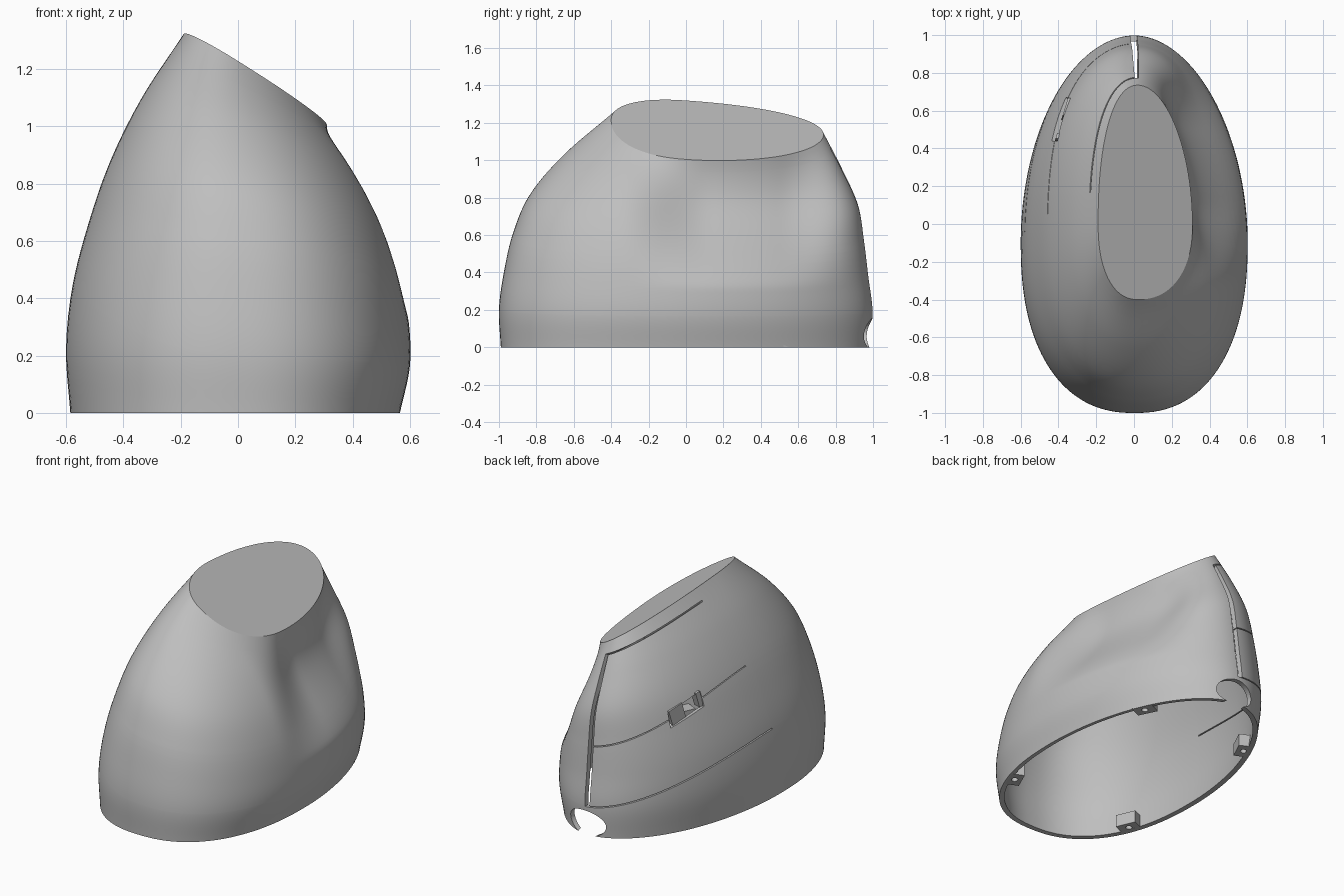
import bpy, bmesh, math
from mathutils import Vector

cube = bpy.data.objects.get("Cube")
if cube:
    bpy.data.objects.remove(cube, do_unlink=True)

grey = bpy.data.materials.new("matte_grey")
grey.use_nodes = True
grey.diffuse_color = (0.52, 0.52, 0.52, 1)
grey.node_tree.nodes["Principled BSDF"].inputs["Base Color"].default_value = (0.52, 0.52, 0.52, 1)

# Extents of the shell on its four sides, from base to top edge
LEFT = [-.585, -.6, -.578, -.522, -.445, -.335, -.19]
RIGHT = [.565, .6, .594, .565, .51, .425, .31]
FRONT = [-.99, -1, -.973, -.925, -.835, -.655, -.4]
BACK = [.985, .998, .975, .952, .92, .835, .735]
WALL = .032
TOP_NORMAL = Vector((.63, .07, 1)).normalized()


def spline(vals, t):
    """Smooth curve through evenly spaced values."""
    f = t * (len(vals) - 1)
    i = min(int(f), len(vals) - 2)
    f -= i
    b, c = vals[i], vals[i + 1]
    a = vals[i - 1] if i else 2 * b - c
    d = vals[i + 2] if i + 2 < len(vals) else 2 * c - b
    return b + .5 * f * (c - a + f * (2*a - 5*b + 4*c - d + f * (3*(b - c) + d - a)))


def smooth(a, b, v):
    v = max(0, min(1, (v - a) / (b - a)))
    return v * v * (3 - 2 * v)


def outline(deg, t):
    """Egg-shaped section at height fraction t."""
    c, s = math.cos(math.radians(deg)), math.sin(math.radians(deg))
    cx, cy = .02 * t, -.12 * (1 - t)
    if s < 0:
        n = 2.33 - .08 * t
    else:
        n = 1.92 if c > 0 else 1.92 + .3 * t
    ex = spline(RIGHT if c > 0 else LEFT, t) - cx
    ey = spline(BACK if s > 0 else FRONT, t) - cy
    return cx + abs(ex) * math.copysign(abs(c) ** (2 / n), c), \
        cy + abs(ey) * math.copysign(abs(s) ** (2 / n), s)


def surface(deg, t):
    x, y = outline(deg, t)
    tx, ty = outline(deg, 1)
    z = t * (1.215 - .63 * (tx - .02) - .07 * (ty + .4))
    # Thumb hollow under the low edge of the top
    c = math.cos(math.radians(deg))
    if c > 0 and t > .32:
        along = smooth(-.36, .12, y) * (1 - smooth(.5, 1, y))
        up = math.sin(math.pi * ((t - .32) / .68) ** 1.3)
        x -= .14 * along * up * smooth(0, .75, c)
    return Vector((x, y, z))


def row_height(u, deg):
    """Rows climb toward the tall side so the seams can follow them."""
    w = smooth(88, 180, deg) if deg < 180 else 1 - smooth(180, 270, deg)
    keys = [(0, 0), (.16, .33), (.48, .64), (.93, .945), (1, 1)]
    for (a, p), (b, q) in zip(keys, keys[1:]):
        if u <= b:
            return u + w * (p + (q - p) * (u - a) / (b - a) - u)


def finish(obj):
    obj.data.materials.clear()
    obj.data.materials.append(grey)
    bpy.ops.object.select_all(action='DESELECT')
    obj.select_set(True)
    bpy.context.view_layer.objects.active = obj
    bpy.ops.object.shade_smooth_by_angle(angle=math.radians(30))


def add_object(name, bm):
    bmesh.ops.recalc_face_normals(bm, faces=bm.faces)
    me = bpy.data.meshes.new(name)
    bm.to_mesh(me)
    bm.free()
    obj = bpy.data.objects.new(name, me)
    bpy.context.collection.objects.link(obj)
    return obj


def cut(obj, cutter):
    mod = obj.modifiers.new("cut", 'BOOLEAN')
    mod.operation, mod.solver, mod.object = 'DIFFERENCE', 'EXACT', cutter
    bpy.context.view_layer.objects.active = obj
    bpy.ops.object.modifier_apply(modifier=mod.name)
    bpy.data.objects.remove(cutter, do_unlink=True)


def cylinder(name, radii, depth, loc, rot=(0, 0, 0)):
    bpy.ops.mesh.primitive_cylinder_add(vertices=48, radius=1, depth=depth,
                                        location=loc, rotation=rot)
    obj = bpy.context.object
    obj.name = name
    obj.scale = (*radii, 1)
    obj.hide_render = True
    return obj


# Shell grid with rows and columns placed on the seams
SEAMS = [(.16, .166, 178), (.48, .486, 175), (.931, .938, 169)]
GAP = (88.8, 92.3)
SLOT = (134.5, 151.5, .443, .525)
rows = sorted({i / 48 for i in range(49)} | {v for s in SEAMS for v in s[:2]} | set(SLOT[2:]))
cols = sorted({i * 2.5 for i in range(144)} | set(GAP) | set(SLOT[:2]) | {s[2] for s in SEAMS})


def is_open(deg, u):
    if GAP[0] < deg < GAP[1] and SEAMS[0][0] < u < SEAMS[2][1]:
        return True
    if SLOT[0] < deg < SLOT[1] and SLOT[2] < u < SLOT[3]:
        return True
    return any(a < u < b and GAP[0] < deg < end for a, b, end in SEAMS)


bm = bmesh.new()
grid = [[bm.verts.new(surface(d, row_height(u, d))) for d in cols] for u in rows]
for i in range(len(rows) - 1):
    for j in range(len(cols)):
        k = (j + 1) % len(cols)
        mid = (cols[j] + (cols[k] or 360)) / 2
        if not is_open(mid, (rows[i] + rows[i + 1]) / 2):
            bm.faces.new((grid[i][j], grid[i][k], grid[i + 1][k], grid[i + 1][j]))
bm.faces.new(grid[-1])
bmesh.ops.delete(bm, geom=[v for v in bm.verts if not v.link_faces], context='VERTS')
shell = add_object("shell", bm)
bpy.context.view_layer.objects.active = shell
solid = shell.modifiers.new("wall", 'SOLIDIFY')
solid.thickness, solid.offset = WALL, -1
bpy.ops.object.modifier_apply(modifier=solid.name)

# Cable opening at the back
cut(shell, cylinder("cable_cutter", (.13, .083), .4, (.015, .95, .073), (math.pi / 2, 0, 0)))
finish(shell)

# Keep the cut top flat with a crisp rim
for poly in shell.data.polygons:
    if abs(poly.normal.dot(TOP_NORMAL)) > .999 and poly.area > .01:
        poly.use_smooth = False

# Screw blocks inside the base
for name, deg in (("back_right", 42), ("back_left", 138), ("front_left", 214), ("front_right", 326)):
    p = surface(deg, .02)
    centre = Vector((p.x, p.y, 0)) * .92
    bpy.ops.mesh.primitive_cube_add(size=1, location=centre + Vector((0, 0, .042)),
                                    rotation=(0, 0, math.atan2(p.y / 3, p.x)))
    block = bpy.context.object
    block.name = name + "_screw_block"
    block.scale = (.09, .13, .08)
    bpy.ops.object.transform_apply(location=False, rotation=False, scale=True)
    cut(block, cylinder("screw_cutter", (.02, .02), .1, centre))
    finish(block)

# Wheel holder sitting in the slot
a, b = (surface(d, row_height(.484, d)) for d in SLOT[:2])
direction = (b - a).normalized()
out = direction.cross(Vector((0, 0, 1))).normalized()
if out.dot(a + b) < 0:
    out = -out
for name, f, length in (("wheel_holder_back", .25, .1), ("wheel_holder_front", .93, .03)):
    bpy.ops.mesh.primitive_cube_add(size=1, location=a.lerp(b, f) - out * .025)
    holder = bpy.context.object
    holder.name = name
    holder.rotation_euler = direction.to_track_quat('X', 'Z').to_euler()
    holder.scale = (length, .05, .1)
    finish(holder)
